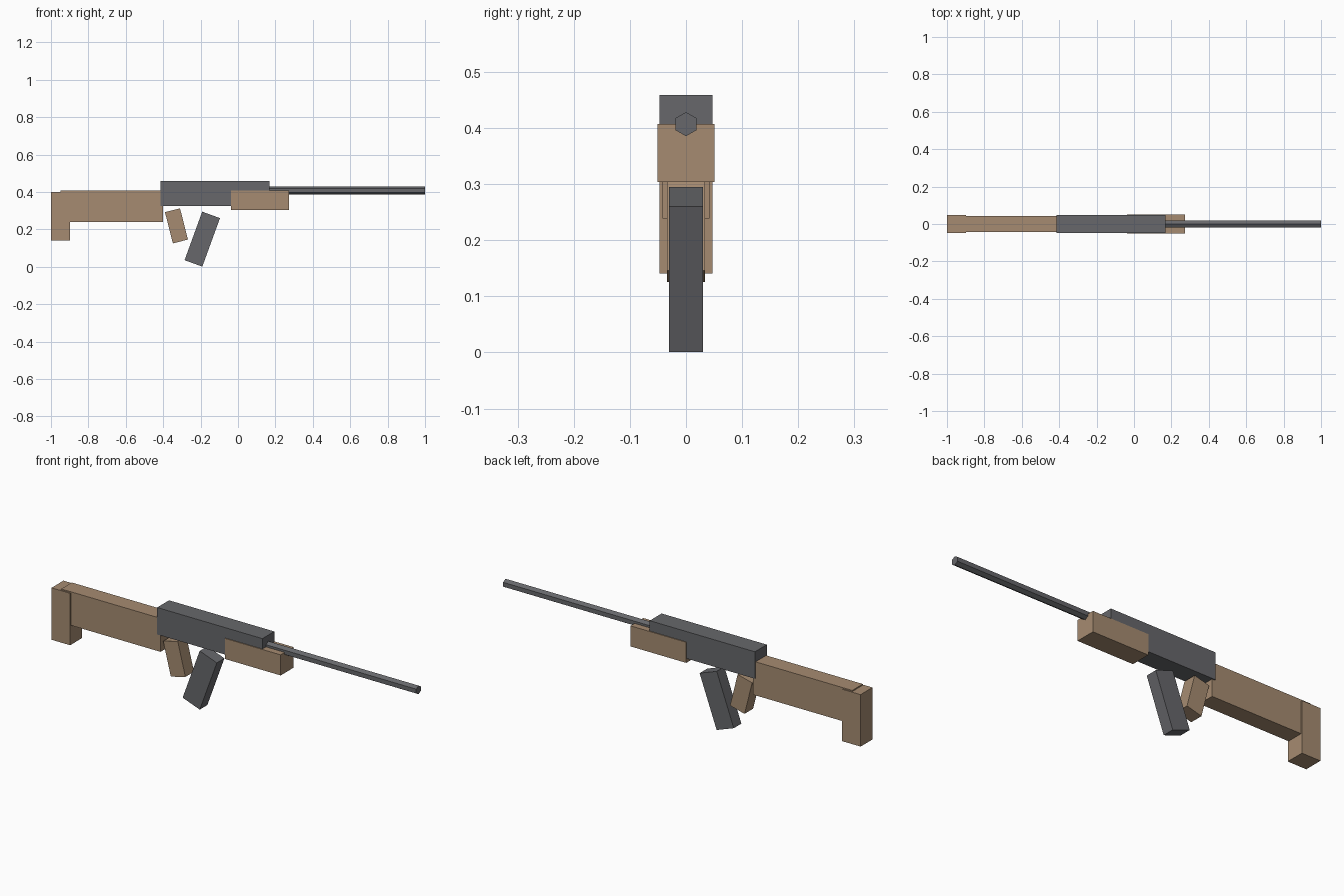
import bpy
import math

if "Cube" in bpy.data.objects:
    bpy.data.objects.remove(bpy.data.objects["Cube"])


def material(name, colour):
    m = bpy.data.materials.new(name)
    m.diffuse_color = (*colour, 1.0)
    m.use_nodes = True
    m.node_tree.nodes["Principled BSDF"].inputs["Base Color"].default_value = m.diffuse_color
    return m


wood = material("brown wood", (0.38, 0.26, 0.165))
metal = material("dark grey metal", (0.135, 0.137, 0.147))


def box(name, centre, size, mat, tilt=0.0):
    """Box with an optional lean in degrees about the y axis."""
    bpy.ops.mesh.primitive_cube_add(size=1, location=centre)
    ob = bpy.context.object
    ob.name = name
    ob.scale = size
    ob.rotation_euler = (0, math.radians(tilt), 0)
    ob.data.materials.append(mat)
    return ob


def span(name, x0, x1, z0, z1, width, mat):
    """Upright box given by its x and z extents."""
    return box(name, ((x0 + x1) / 2, 0, (z0 + z1) / 2),
               (x1 - x0, width, z1 - z0), mat)


# Main body
span("receiver", -0.415, 0.168, 0.324, 0.459, 0.094, metal)
span("fore_grip", -0.037, 0.272, 0.304, 0.407, 0.102, wood)

# Shoulder stock and butt plate
span("stock", -0.95, -0.40, 0.239, 0.407, 0.084, wood)
span("butt", -1.0, -0.897, 0.141, 0.401, 0.094, wood)

# Leaning grip and magazine
box("pistol_grip", (-0.329, 0, 0.219), (0.083, 0.068, 0.172), wood, -14.3)
box("magazine", (-0.191, 0, 0.148), (0.101, 0.06, 0.276), metal, 20.0)

# Six-sided barrel, with corners at top and bottom
x0, x1 = 0.16, 1.0
bpy.ops.mesh.primitive_cylinder_add(
    vertices=6, radius=0.0215, depth=x1 - x0,
    location=((x0 + x1) / 2, 0, 0.407), rotation=(0, math.pi / 2, 0))
barrel = bpy.context.object
barrel.name = "barrel"
# Bring one corner of the hexagon straight up whatever its starting turn
for v in barrel.data.vertices:
    a = round(math.atan2(v.co.y, v.co.x) / (math.pi / 6)) * math.pi / 6
    if abs(math.sin(3 * a)) > 0.5:
        a += math.pi / 6
    v.co.x, v.co.y = 0.0215 * math.cos(a), 0.0215 * math.sin(a)
barrel.data.materials.append(metal)
